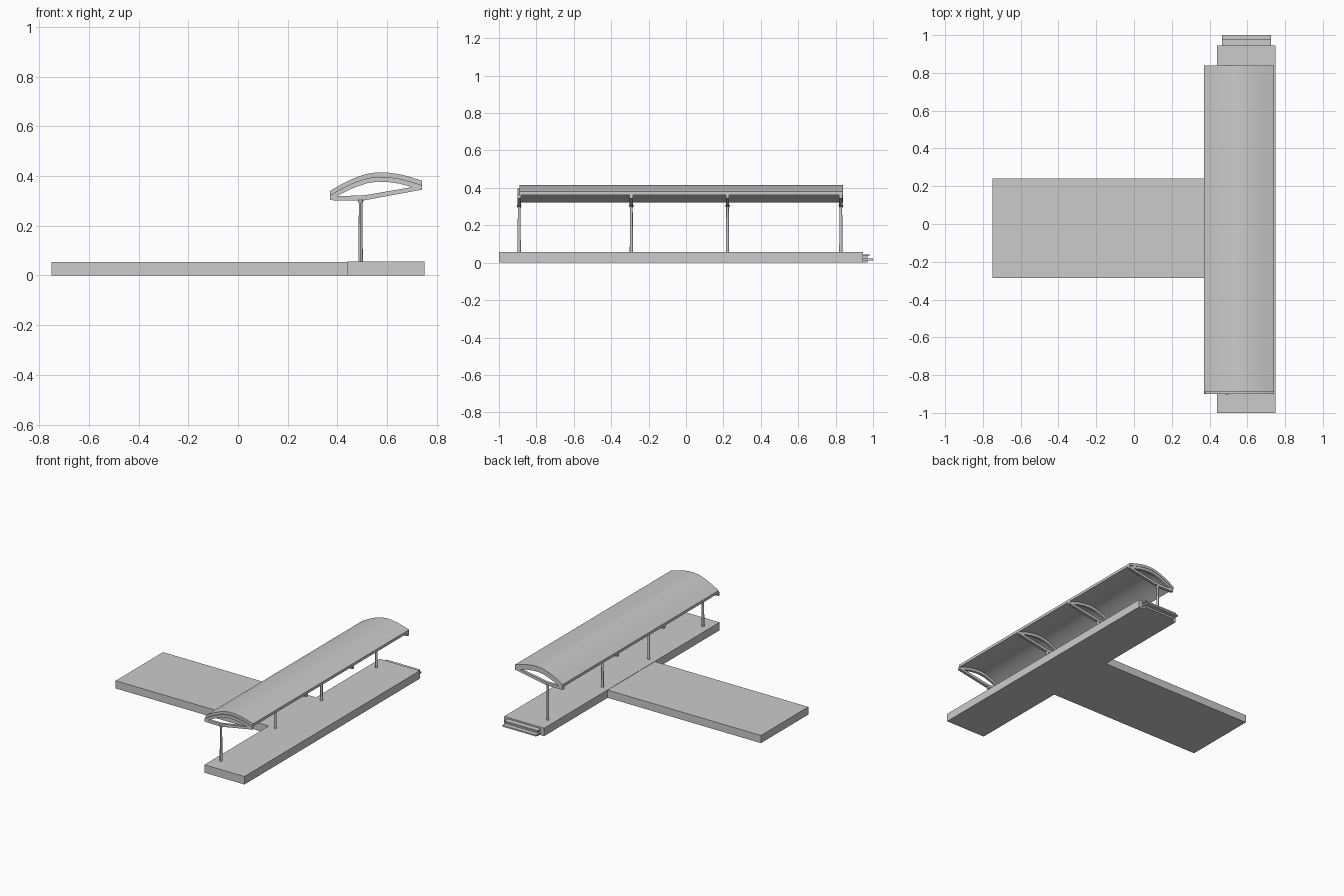
import bpy, bmesh, math
from mathutils import Vector

if "Cube" in bpy.data.objects:
    bpy.data.objects.remove(bpy.data.objects["Cube"])


def finish(name, bm, smooth=False):
    bmesh.ops.recalc_face_normals(bm, faces=bm.faces)
    me = bpy.data.meshes.new(name)
    bm.to_mesh(me)
    bm.free()
    ob = bpy.data.objects.new(name, me)
    bpy.context.collection.objects.link(ob)
    if smooth:
        bpy.ops.object.select_all(action='DESELECT')
        ob.select_set(True)
        bpy.context.view_layer.objects.active = ob
        bpy.ops.object.shade_smooth_by_angle(angle=math.radians(30))
    return ob


def box(name, x0, x1, y0, y1, z0, z1):
    bm = bmesh.new()
    bmesh.ops.create_cube(bm, size=1)
    for v in bm.verts:
        v.co = (x0 if v.co.x < 0 else x1, y0 if v.co.y < 0 else y1,
                z0 if v.co.z < 0 else z1)
    return finish(name, bm)


def band(name, top, bottom, y0, y1, smooth=False):
    """Strip between two matching x-z polylines, extruded along y."""
    bm = bmesh.new()
    rows = [[bm.verts.new((x, y, z)) for x, z in line]
            for line in (top, bottom) for y in (y0, y1)]
    t0, t1, b0, b1 = rows
    for a, b in ((t0, t1), (b0, b1), (t0, b0), (t1, b1)):
        for i in range(len(top) - 1):
            bm.faces.new((a[i], a[i + 1], b[i + 1], b[i]))
    for i in (0, -1):
        bm.faces.new((t0[i], t1[i], b1[i], b0[i]))
    return finish(name, bm, smooth)


def tube(name, x, y, z0, z1, r0, r1):
    bm = bmesh.new()
    bmesh.ops.create_cone(bm, cap_ends=True, segments=12, radius1=r0,
                          radius2=r1, depth=z1 - z0)
    bmesh.ops.translate(bm, verts=bm.verts, vec=Vector((x, y, (z0 + z1) / 2)))
    return finish(name, bm, True)


def arc(drop):
    """Roof curve, lowered by drop."""
    pts = [(.37, .34), (.41, .364), (.45, .384), (.485, .398), (.52, .409),
           (.56, .415), (.60, .414), (.65, .407), (.695, .395), (.74, .381)]
    return [(x, z - drop) for x, z in pts]


# Platform and side arm
box("platform", .44, .75, -1, .945, 0, .056)
box("side_arm", -.75, .44, -.285, .24, 0, .054)

# End steps with their riser
box("upper_step", .465, .725, .945, .98, .036, .045)
box("lower_step", .465, .725, .945, 1.0, .012, .022)
box("step_riser", .475, .715, .945, .97, .0, .036)

# Curved roof
band("roof", arc(0), arc(.019), -.89, .84, True)

# Frames: arch rib, lower beam, post and post cap
beam_top = [(.374, .325), (.39, .32), (.50, .321), (.74, .362)]
beam_low = [(.38, .303), (.39, .301), (.50, .301), (.74, .345)]
for i, y in enumerate((-.892, -.292, .222, .828), 1):
    band(f"arch_rib_{i}", arc(.018), arc(.038), y - .009, y + .009, True)
    band(f"lower_beam_{i}", beam_top, beam_low, y - .009, y + .009)
    tube(f"post_{i}", .493, y, .053, .305, .009, .007)
    tube(f"post_cap_{i}", .493, y, .292, .308, .008, .013)
